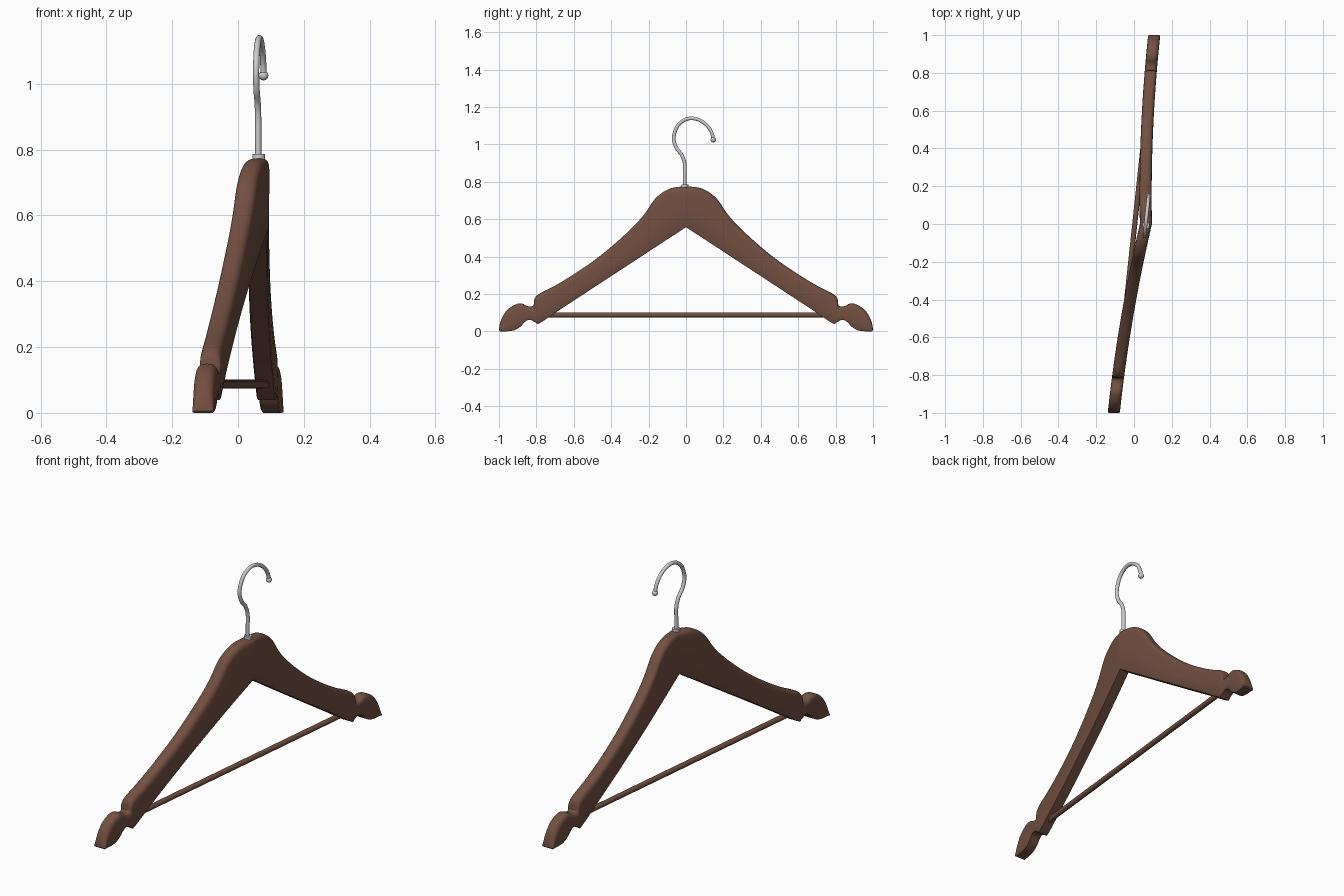
import bpy, bmesh, math
from mathutils import Vector

if "Cube" in bpy.data.objects:
    bpy.data.objects.remove(bpy.data.objects["Cube"])

wood = bpy.data.materials.new("brown_wood")
wood.diffuse_color = (0.17, 0.08, 0.052, 1)
wood.use_nodes = True
wood.node_tree.nodes["Principled BSDF"].inputs["Base Color"].default_value = wood.diffuse_color
SLOPE = 0.107            # the whole hanger is turned slightly about z


def depth(y):
    """x of the bowed centre line at a given y"""
    return SLOPE * y + 0.063 * (1 - min(abs(y), 1)) ** 2


def smooth(obj, angle=35):
    bpy.ops.object.select_all(action='DESELECT')
    obj.select_set(True)
    bpy.context.view_layer.objects.active = obj
    bpy.ops.object.shade_smooth_by_angle(angle=math.radians(angle))


def catmull(pts, n):
    out = []
    for i in range(len(pts) - 1):
        a, b, c, d = (Vector(pts[max(0, min(len(pts) - 1, i + k))]) for k in (-1, 0, 1, 2))
        for s in range(n):
            t = s / n
            out.append(0.5 * (2 * b + (c - a) * t + (2 * a - 5 * b + 4 * c - d) * t * t
                              + (3 * b - a - 3 * c + d) * t ** 3))
    return out + [Vector(pts[-1])]


# Arm stations: top y, top z, bottom y, bottom z
stations = [
    (0, .775, 0, .557), (.06, .770, .03, .537), (.11, .752, .07, .511),
    (.166, .708, .115, .482), (.22, .630, .17, .446), (.28, .562, .22, .413),
    (.37, .478, .31, .354), (.47, .395, .41, .289), (.58, .318, .53, .210),
    (.69, .250, .66, .125), (.80, .190, .78, .045), (.815, .140, .80, .045),
    (.845, .134, .835, .062), (.875, .148, .862, .050), (.905, .146, .885, .025),
    (.95, .120, .915, .007), (.98, .080, .94, .002), (.995, .04, .965, 0), (1, .006, .995, 0)]
half = [tuple(v) for v in catmull([Vector(s) for s in stations], 4)]
full = [(-a, b, -c, d) for a, b, c, d in reversed(half[1:])] + half


def section(h):
    """half outline of the cross-section: (half width, height), flat bottom to round top"""
    w, r = 0.032, min(0.035, 0.4 * h)
    pts = [(w * 0.82, 0), (w * 0.93, min(0.006, h * 0.15)), (w, (h - r) * 0.6)]
    for i in range(8):
        a = math.pi / 2 * i / 7
        pts.append((w * math.cos(a) ** 0.75 if i < 7 else 0, h - r + r * math.sin(a) ** 0.75))
    return pts


# Wooden body, lofted from end to end
bm = bmesh.new()
rings = []
for ty, tz, by, bz in full:
    top, bot = Vector((0, ty, tz)), Vector((0, by, bz))
    h = max((top - bot).length, 1e-4)
    up = (top - bot) / h
    prof = section(h)
    outline = prof + [(-x, z) for x, z in reversed(prof[:-1])]
    ring = []
    for x, z in outline:
        p = bot + up * z
        ring.append(bm.verts.new((x + depth(p.y), p.y, max(p.z, 0))))
    rings.append(ring)
for a, b in zip(rings, rings[1:]):
    for i in range(len(a)):
        j = (i + 1) % len(a)
        bm.faces.new((a[i], a[j], b[j], b[i]))
bm.faces.new(rings[0])
bm.faces.new(list(reversed(rings[-1])))
bmesh.ops.recalc_face_normals(bm, faces=bm.faces)
for e in bm.edges:                       # crease where the two arms meet
    if all(abs(v.co.y) < 1e-6 for v in e.verts):
        e.smooth = False
mesh = bpy.data.meshes.new("hanger_body")
bm.to_mesh(mesh)
bm.free()
body = bpy.data.objects.new("hanger_body", mesh)
bpy.context.collection.objects.link(body)
mesh.materials.append(wood)
smooth(body)

# Trouser bar between the arms
a, b = (Vector((depth(y), y, 0.088)) for y in (-0.745, 0.745))
bpy.ops.mesh.primitive_cylinder_add(vertices=24, radius=0.0135, depth=(b - a).length, location=(a + b) / 2,
                                    rotation=(b - a).to_track_quat('Z', 'Y').to_euler())
bar = bpy.context.object
bar.name = "trouser_bar"
bar.data.materials.append(wood)
smooth(bar)

# Metal collar at the foot of the hook
bpy.ops.mesh.primitive_cylinder_add(vertices=32, radius=0.019, depth=0.03, location=(0.063, -0.006, 0.771))
collar = bpy.context.object
collar.name = "hook_collar"
smooth(collar)

# Bent wire hook
path = [(-.007, .76), (-.007, .83), (-.007, .895), (-.022, .942), (-.052, .982), (-.066, 1.035),
        (-.047, 1.095), (-.012, 1.128), (.03, 1.139), (.075, 1.128), (.115, 1.098),
        (.138, 1.06), (.146, 1.025)]
pts = catmull([(0.062 + SLOPE * y, y, z) for y, z in path], 6)
curve = bpy.data.curves.new("hook_wire", 'CURVE')
curve.dimensions = '3D'
curve.bevel_depth = 0.0095
curve.bevel_resolution = 4
curve.use_fill_caps = True
spline = curve.splines.new('POLY')
spline.points.add(len(pts) - 1)
for sp, p in zip(spline.points, pts):
    sp.co = (*p, 1)
spline.use_smooth = True
bpy.context.collection.objects.link(bpy.data.objects.new("hook_wire", curve))

# Ball tip of the hook
bpy.ops.mesh.primitive_uv_sphere_add(segments=24, ring_count=12, radius=0.0145, location=pts[-1])
tip = bpy.context.object
tip.name = "hook_tip"
smooth(tip, 60)
